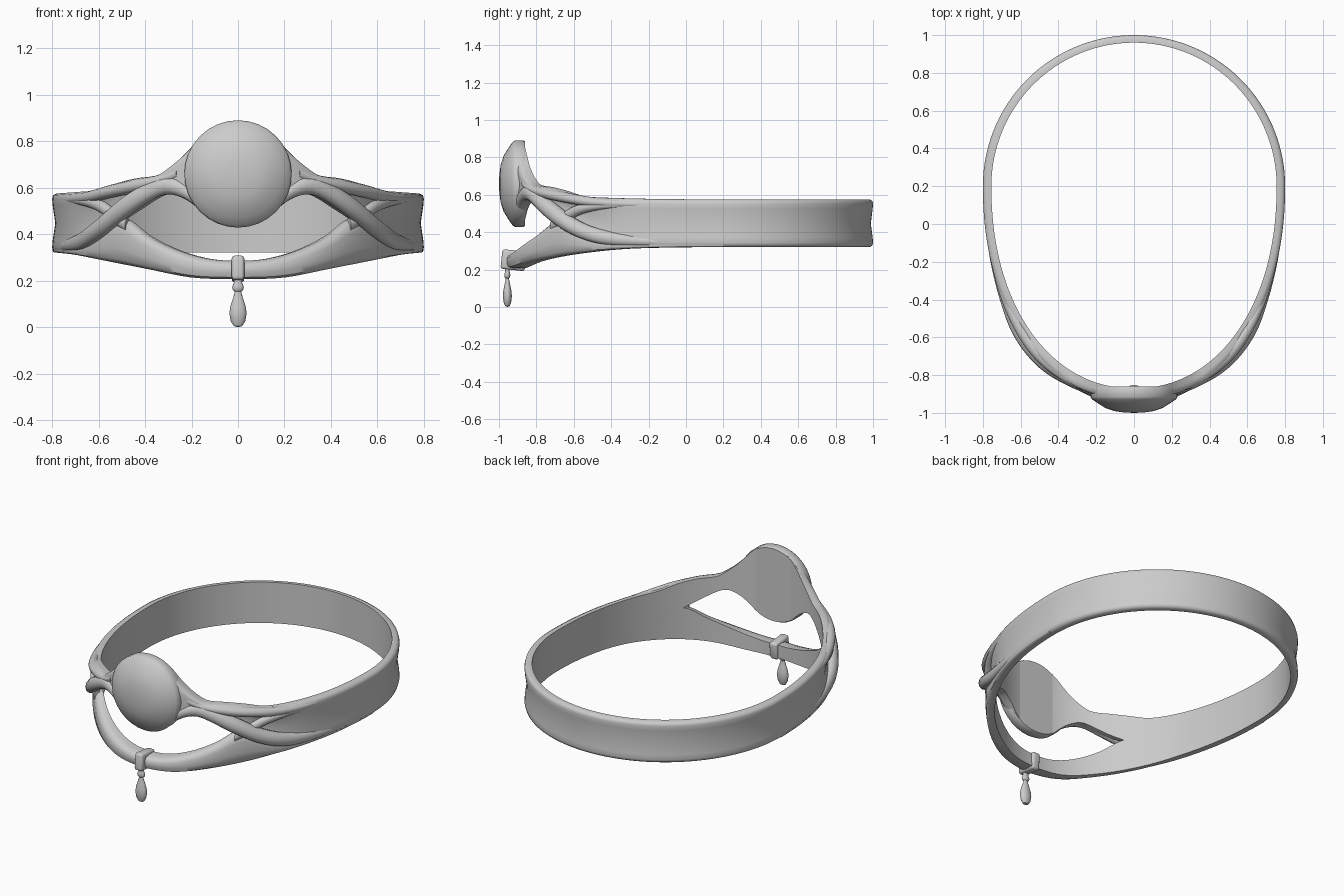
import bpy, bmesh, math
from mathutils import Matrix

if "Cube" in bpy.data.objects:
    bpy.data.objects.remove(bpy.data.objects["Cube"])

metal = bpy.data.materials.new("grey metal")
metal.diffuse_color = (0.6, 0.6, 0.6, 1)
metal.use_nodes = True
metal.node_tree.nodes["Principled BSDF"].inputs["Base Color"].default_value = metal.diffuse_color


def finish(name, bm, angle=40):
    bmesh.ops.recalc_face_normals(bm, faces=bm.faces)
    me = bpy.data.meshes.new(name)
    bm.to_mesh(me)
    bm.free()
    ob = bpy.data.objects.new(name, me)
    bpy.context.collection.objects.link(ob)
    me.materials.append(metal)
    bpy.ops.object.select_all(action='DESELECT')
    ob.select_set(True)
    bpy.context.view_layer.objects.active = ob
    bpy.ops.object.shade_smooth_by_angle(angle=math.radians(angle))
    return ob


def lerp(keys, s):
    """Smooth interpolation through (s, value) pairs."""
    if s <= keys[0][0]:
        return keys[0][1]
    for i in range(len(keys) - 1):
        (a, va), (b, vb) = keys[i], keys[i + 1]
        if s <= b:
            p, q = keys[max(i - 1, 0)], keys[min(i + 2, len(keys) - 1)]
            ma = (vb - p[1]) / (b - p[0]) * (b - a)
            mb = (q[1] - va) / (q[0] - a) * (b - a)
            t = (s - a) / (b - a)
            return ((2*t**3 - 3*t*t + 1) * va + (t**3 - 2*t*t + t) * ma
                    + (3*t*t - 2*t**3) * vb + (t**3 - t*t) * mb)
    return keys[-1][1]


def oval(deg, w):
    """Point on the egg-shaped head line; w=0 inside, w=1 outside."""
    u = math.radians(deg)
    c, sn = math.cos(u), math.sin(u)
    p = 0.94 if c > 0 else 1.0
    x = (0.755 + 0.045 * w) * math.copysign(abs(sn) ** p, sn)
    ry = (1.07 + 0.06 * w) if c > 0 else (0.76 + 0.04 * w)
    return x, 0.2 - ry * math.copysign(abs(c) ** p, c)


def station(deg):
    u = math.radians(abs(deg))
    return 0.8 * math.sin(u) ** 0.94 if abs(deg) < 90 else 0.8


def strip(name, degs, low, high, section, closed=False):
    """Sweep a section of (w, v) points, v running from low to high edge."""
    bm = bmesh.new()
    rings = []
    for d in degs:
        s = station(d)
        lo, hi = lerp(low, s), lerp(high, s)
        rings.append([bm.verts.new((*oval(d, w), lo + (hi - lo) * v))
                      for w, v in section(s)])
    n = len(rings[0])
    for i in range(len(rings) if closed else len(rings) - 1):
        a, b = rings[i], rings[(i + 1) % len(rings)]
        for k in range(n):
            bm.faces.new((a[k], a[(k + 1) % n], b[(k + 1) % n], b[k]))
    if not closed:
        bm.faces.new(rings[0])
        bm.faces.new(rings[-1])
    return finish(name, bm, 50)


# main band, widening into the shoulders and the plate behind the disc
def band_section(s):
    m = lerp([(0, .95), (.35, .9), (.5, .5), (.62, .45), (.72, .75), (.8, .7)], s)
    r = (m + 1) / 2 + .1
    return [(0, 0), (0, .5), (0, 1), (.55, 1), (.9, .97), (1, .91), (r, .8),
            (m, .5), (r, .2), (1, .09), (.9, .03), (.55, 0)]


BAND_LOW = [(0, .43), (.1, .453), (.16, .495), (.2, .53), (.25, .56), (.3, .575),
            (.35, .56), (.45, .5), (.52, .455), (.6, .375), (.67, .33), (.72, .32), (.8, .32)]
BAND_HIGH = [(0, .89), (.1, .867), (.16, .825), (.2, .78), (.25, .73), (.3, .688),
             (.35, .655), (.45, .64), (.53, .62), (.6, .592), (.7, .582), (.8, .575)]
strip("head_band", range(-180, 180, 2), BAND_LOW, BAND_HIGH, band_section, True)


# lower loop hanging below the opening
def loop_section(s):
    f = lerp([(0, 1.5), (.3, 1.25), (.5, 1.0), (.8, .95)], s)
    return [(0, 0), (0, 1), (.5 * f, 1), (.85 * f, .9), (f, .7),
            (f, .35), (.9 * f, .1), (.55 * f, 0)]


strip("lower_loop", range(-90, 91, 2),
      [(0, .205), (.2, .213), (.4, .25), (.6, .288), (.72, .311), (.8, .32)],
      [(0, .285), (.1, .29), (.2, .31), (.3, .345), (.4, .395), (.5, .465),
       (.55, .455), (.62, .39), (.7, .345), (.8, .34)], loop_section)


# raised strands twisting over each other at the temples
def strand_section(lift):
    def section(s):
        top = lerp(lift, s)
        mid = (top + .2) / 2
        return [(mid - (top - mid) * math.cos(k * math.pi / 6),
                 .5 + .5 * math.sin(k * math.pi / 6)) for k in range(12)]
    return section


def strand(name, d0, d1, centre, half, lift):
    low = [(s, z - h) for (s, z), h in zip(centre, half)]
    high = [(s, z + h) for (s, z), h in zip(centre, half)]
    for side, label in ((1, "right"), (-1, "left")):
        strip(f"{name}_{label}", [side * d for d in range(d0, d1 + 1, 2)],
              low, high, strand_section(lift))


strand("crossing_strand", 12, 74,
       [(.16, .54), (.25, .595), (.32, .61), (.4, .575), (.5, .505), (.6, .42), (.68, .37), (.78, .345)],
       [.035, .036, .04, .045, .05, .045, .038, .02],
       [(.15, 1.1), (.35, 1.35), (.5, 1.7), (.62, 1.7), (.7, 1.3), (.78, .95)])
strand("upper_strand", 18, 72,
       [(.22, .69), (.33, .635), (.45, .607), (.55, .585), (.65, .56), (.78, .545)],
       [.03, .025, .028, .028, .025, .015],
       [(.2, 1.0), (.4, 1.25), (.55, 1.4), (.68, 1.2), (.78, .9)])
strand("rising_strand", 36, 68,
       [(.46, .42), (.54, .475), (.6, .52), (.67, .54), (.76, .545)],
       [.03, .032, .028, .02, .012],
       [(.4, .9), (.55, 1.15), (.65, 1.2), (.76, .9)])


def lathe(name, profile, matrix, steps=32, angle=40):
    """Spin (radius, height) points around z, then place with a matrix."""
    bm = bmesh.new()
    vs = [bm.verts.new((r, 0, h)) for r, h in profile]
    es = [bm.edges.new(e) for e in zip(vs, vs[1:])]
    bmesh.ops.spin(bm, geom=vs + es, axis=(0, 0, 1), cent=(0, 0, 0),
                   angle=math.tau, steps=steps)
    bmesh.ops.remove_doubles(bm, verts=bm.verts, dist=1e-4)
    bm.transform(matrix)
    return finish(name, bm, angle)


# domed disc on the forehead
lathe("front_disc",
      [(0, 0), (.226, 0), (.231, .01), (.231, .055), (.222, .068), (.19, .09),
       (.15, .115), (.1, .131), (.05, .138), (0, .14)],
      Matrix.Translation((0, -.86, .659)) @ Matrix.Rotation(math.pi / 2, 4, 'X'))

# clasp around the lower loop
bm = bmesh.new()
bmesh.ops.create_cube(bm, size=1, matrix=Matrix.Translation((0, -.922, .25))
                      @ Matrix.Rotation(math.radians(-6), 4, 'X')
                      @ Matrix.Diagonal((.054, .13, .105, 1)))
bmesh.ops.bevel(bm, geom=bm.edges[:], offset=.014, segments=3, affect='EDGES', profile=.5)
finish("clasp", bm)

# hanging drop with its collar
lathe("drop_pendant",
      [(0, .005), (.018, .009), (.031, .03), (.037, .062), (.034, .09), (.024, .122),
       (.015, .15), (.014, .158), (.022, .164), (.025, .175), (.021, .188),
       (.018, .195), (.018, .22), (0, .22)],
      Matrix.Translation((0, -.955, -.005)) @ Matrix.Diagonal((1, .65, 1, 1)), 24)
